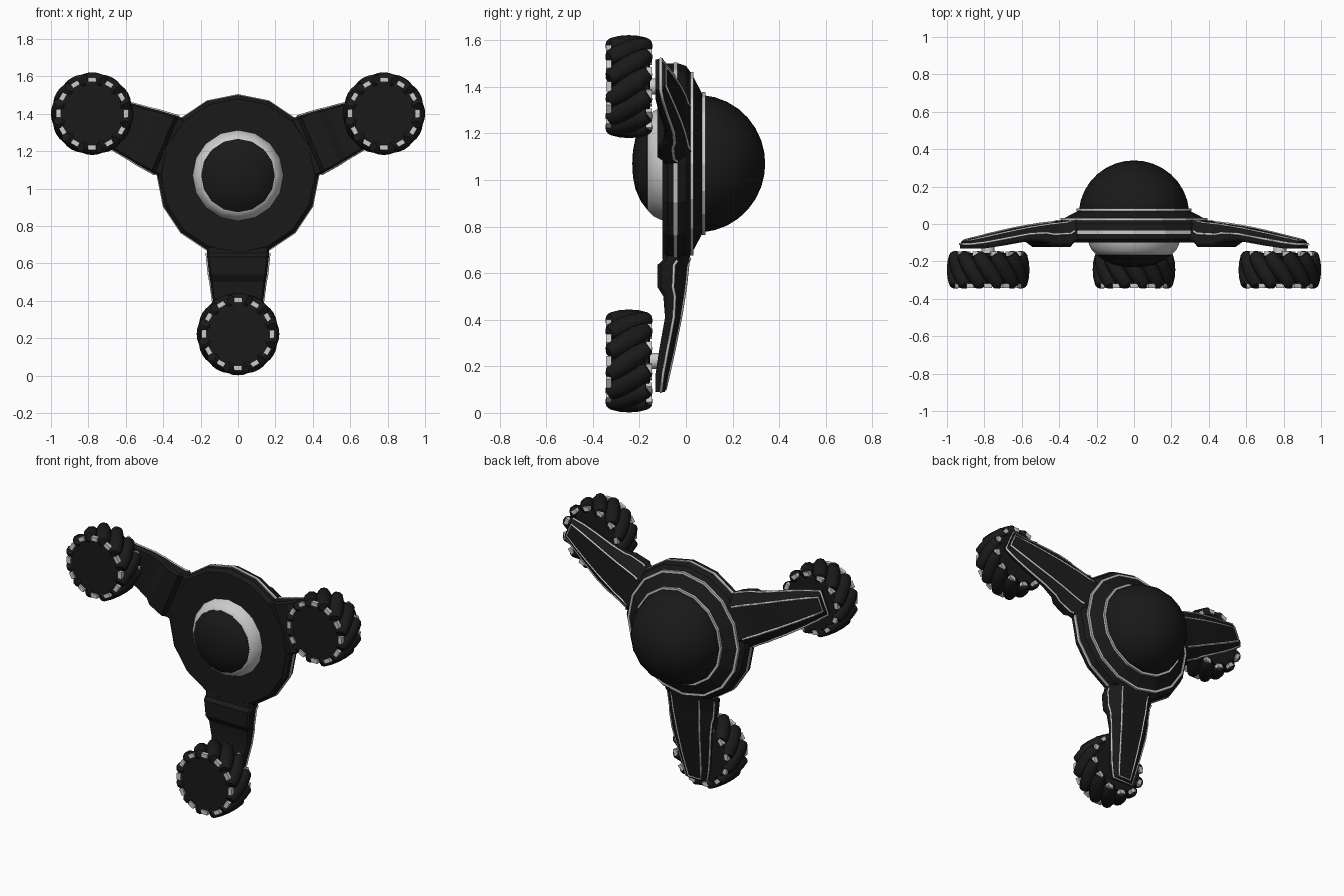
import bpy, bmesh
from math import pi, sin, cos, radians
from mathutils import Vector

if "Cube" in bpy.data.objects:
    bpy.data.objects.remove(bpy.data.objects["Cube"])

HUB = Vector((0, 0, 1.07))
REACH = 0.847
ARM_ANGLES = {"right": 23, "left": 157, "bottom": 270}


def material(name, v):
    m = bpy.data.materials.new(name)
    m.diffuse_color = (v, v, v, 1)
    m.use_nodes = True
    m.node_tree.nodes["Principled BSDF"].inputs["Base Color"].default_value = m.diffuse_color
    return m


DARK = material("dark_shell", 0.01)
LIGHT = material("light_trim", 0.55)


def finish(name, bm, mat, smooth=None):
    bmesh.ops.recalc_face_normals(bm, faces=bm.faces)
    me = bpy.data.meshes.new(name)
    bm.to_mesh(me)
    bm.free()
    ob = bpy.data.objects.new(name, me)
    bpy.context.collection.objects.link(ob)
    me.materials.append(mat)
    if smooth:
        bpy.ops.object.select_all(action='DESELECT')
        ob.select_set(True)
        bpy.context.view_layer.objects.active = ob
        bpy.ops.object.shade_smooth_by_angle(angle=radians(smooth))
    return ob


def loft(bm, rings, closed=False):
    """Join rings of points; cap the ends, or join last to first if closed."""
    vs = [[bm.verts.new(p) for p in r] for r in rings]
    n = len(vs[0])
    pairs = list(zip(vs, vs[1:])) + ([(vs[-1], vs[0])] if closed else [])
    for a, b in pairs:
        for i in range(n):
            j = (i + 1) % n
            bm.faces.new((a[i], a[j], b[j], b[i]))
    if not closed:
        bm.faces.new(vs[0])
        bm.faces.new(vs[-1])


def lathe(name, centre, profile, mat, n=16, smooth=None, closed=False):
    """Spin (radius, y) points about the y axis through centre."""
    bm = bmesh.new()
    loft(bm, [[centre + Vector((r * cos(2 * pi * i / n), y, r * sin(2 * pi * i / n)))
               for i in range(n)] for r, y in profile], closed)
    bmesh.ops.remove_doubles(bm, verts=bm.verts, dist=1e-4)
    return finish(name, bm, mat, smooth)


def trim_ring(name, r, y, h=0.007):
    lathe(name, HUB, [(r - h, y - h), (r + h, y - h), (r + h, y + h), (r - h, y + h)],
          LIGHT, closed=True)


def trim_line(name, pts, thick=0.007):
    cu = bpy.data.curves.new(name, 'CURVE')
    cu.dimensions = '3D'
    cu.bevel_depth = thick
    cu.bevel_resolution = 0
    sp = cu.splines.new('POLY')
    sp.points.add(len(pts) - 1)
    for q, p in zip(sp.points, pts):
        q.co = (*p, 1)
    cu.materials.append(LIGHT)
    bpy.context.collection.objects.link(bpy.data.objects.new(name, cu))


# Central hub, domes and trim rings
lathe("hub_body", HUB, [(0.2, -0.10), (0.41, -0.10), (0.43, -0.08), (0.43, -0.03),
                        (0.42, 0.0), (0.385, 0.025), (0.30, 0.07), (0.2, 0.08)], DARK)
lathe("back_dome", HUB, [(0.29, 0.06)] + [(0.295 * cos(a), 0.05 + 0.29 * sin(a))
      for a in [radians(d) for d in (5, 15, 26, 37, 48, 59, 70, 80, 89.9)]], DARK, 16, 40)
lathe("front_bezel", HUB, [(0.245, -0.09), (0.24, -0.11), (0.225, -0.14), (0.20, -0.165),
                           (0.17, -0.17)], LIGHT, 16, 40)
lathe("front_dome", HUB, [(0.198, -0.155), (0.196, -0.168), (0.16, -0.195), (0.11, -0.217),
                          (0.055, -0.228), (0.0002, -0.231)], DARK, 16, 40)
trim_ring("dome_trim", 0.30, 0.076)
trim_ring("back_trim", 0.387, 0.025)
trim_ring("rim_trim", 0.426, -0.045, 0.009)

# Arm stations: radius, half width, front y, back y
ARM = [(0.34, .165, -.095, .025), (0.415, .167, -.10, .015), (0.435, .165, -.123, .008),
       (0.53, .155, -.122, -.002), (0.57, .147, -.097, -.008), (0.66, .135, -.09, -.022),
       (0.80, .112, -.115, -.05), (0.90, .092, -.13, -.072), (0.98, .074, -.13, -.09)]


def seam_y(yf, yb):
    return yf * 0.45 + yb * 0.55


def build_arm(side, angle):
    a = radians(angle)
    d, t = Vector((cos(a), 0, sin(a))), Vector((-sin(a), 0, cos(a)))

    def P(u, v, y):
        return HUB + d * u + t * v + Vector((0, y, 0))

    bm = bmesh.new()
    rings = []
    for u, w, yf, yb in ARM:
        half = [(w * 0.93, yf), (w, yf + 0.015), (w, seam_y(yf, yb)), (w * 0.62, yb)]
        sect = half + [(-v, y) for v, y in reversed(half)]
        rings.append([P(u, v, y) for v, y in sect])
    loft(bm, rings)
    finish(side + "_arm", bm, DARK, 20)

    # U-shaped light trims: around the back panel and along the side seam
    panel = [(u - 0.012, w * 0.6, yb + 0.001) for u, w, _, yb in ARM[1:]]
    seam = [(u, w, seam_y(yf, yb)) for u, w, yf, yb in ARM[1:]]
    for name, path in (("panel", panel), ("seam", seam)):
        pts = [P(*p) for p in path] + [P(u, -v, y) for u, v, y in reversed(path)]
        trim_line(f"{side}_arm_{name}_trim", pts)


def build_wheel(side, angle):
    a = radians(angle)
    c = HUB + Vector((cos(a), 0, sin(a))) * REACH
    Y = Vector((0, 1, 0))
    lathe(side + "_axle", c, [(0.035, -0.16), (0.035, -0.10)], LIGHT, 12, 40)
    lathe(side + "_wheel_core", c, [(0.165, -0.335), (0.175, -0.33), (0.175, -0.315),
          (0.15, -0.30), (0.15, -0.19), (0.175, -0.175), (0.175, -0.16), (0.165, -0.155)],
          DARK, 24)
    rollers, clips = bmesh.new(), bmesh.new()
    for k in range(12):
        b = 2 * pi * k / 12
        rad, tan = Vector((cos(b), 0, sin(b))), Vector((-sin(b), 0, cos(b)))
        # Tilted barrel roller
        axis = (Y * cos(radians(35)) + tan * sin(radians(35))).normalized()
        side_dir = axis.cross(rad)
        mid = c + rad * 0.175 - Y * 0.245
        loft(rollers, [[mid + axis * s + (rad * cos(q) + side_dir * sin(q)) * r
                        for q in [2 * pi * i / 10 for i in range(10)]]
                       for s, r in ((-.105, .026), (-.095, .034), (-.05, .043), (0, .046),
                                    (.05, .043), (.095, .034), (.105, .026))])
        # Light bracket at each end of the roller
        for y, sgn in ((-0.331, -1), (-0.159, 1)):
            o = c + rad * 0.181 + Y * y + tan * (sgn * 0.062 + 0.062)
            if sgn > 0:
                b2 = b + 0.34
                rad2, tan2 = Vector((cos(b2), 0, sin(b2))), Vector((-sin(b2), 0, cos(b2)))
                o = c + rad2 * 0.181 + Y * y
            else:
                rad2, tan2 = rad, tan
            loft(clips, [[o + Y * h + rad2 * i * 0.013 + tan2 * j * 0.021
                          for i, j in ((-1, -1), (1, -1), (1, 1), (-1, 1))]
                         for h in (-0.012, 0.012)])
    finish(side + "_wheel_rollers", rollers, DARK, 40)
    finish(side + "_wheel_clips", clips, LIGHT)


for side, angle in ARM_ANGLES.items():
    build_arm(side, angle)
    build_wheel(side, angle)
